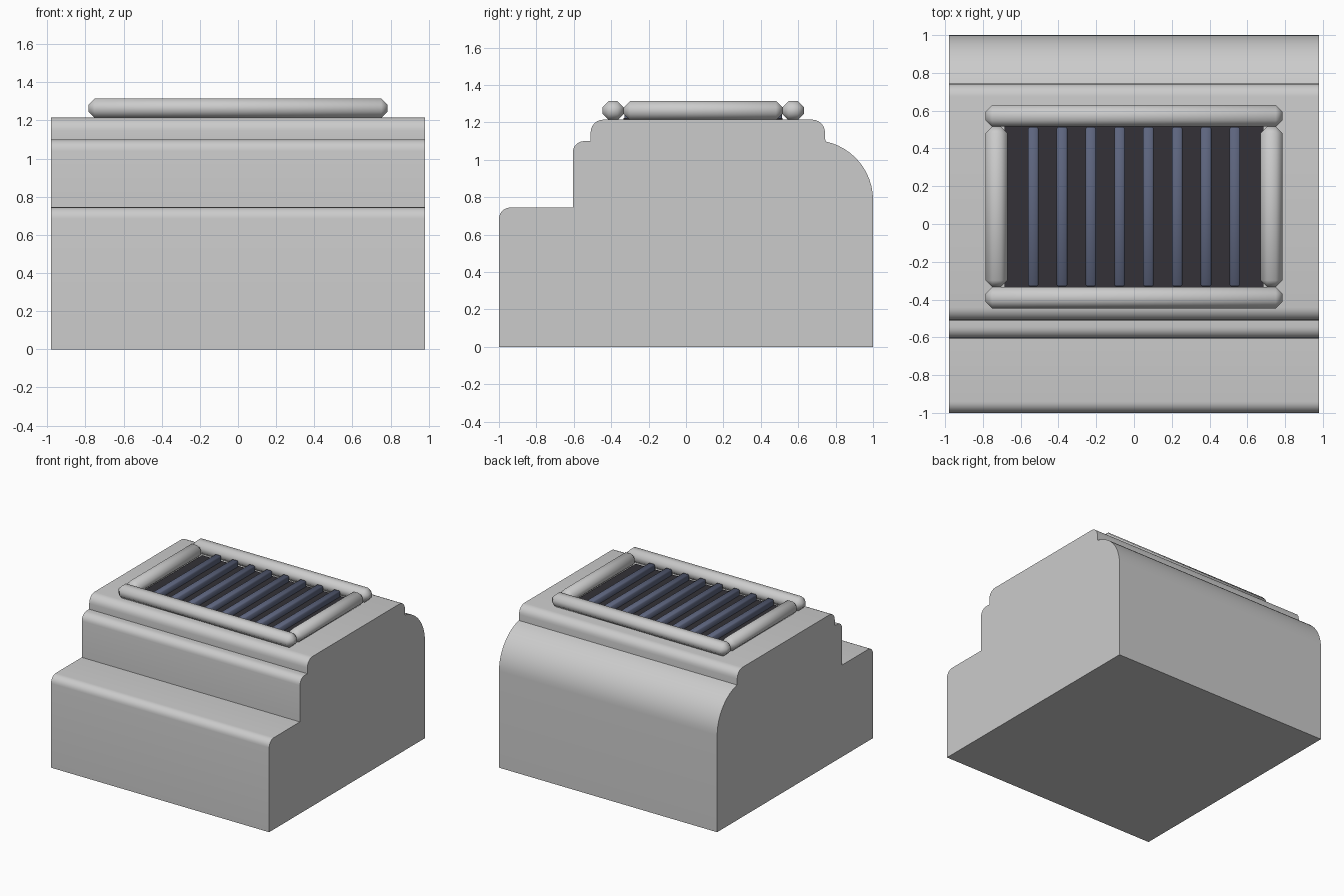
import bpy, bmesh, math

if "Cube" in bpy.data.objects:
    bpy.data.objects.remove(bpy.data.objects["Cube"])


def material(name, rgb):
    m = bpy.data.materials.new(name)
    m.diffuse_color = (*rgb, 1)
    m.use_nodes = True
    m.node_tree.nodes["Principled BSDF"].inputs["Base Color"].default_value = m.diffuse_color
    return m


def finish(name, bm, mat=None, angle=40):
    bmesh.ops.recalc_face_normals(bm, faces=bm.faces[:])
    me = bpy.data.meshes.new(name)
    bm.to_mesh(me)
    bm.free()
    ob = bpy.data.objects.new(name, me)
    bpy.context.collection.objects.link(ob)
    if mat:
        me.materials.append(mat)
    bpy.ops.object.select_all(action='DESELECT')
    ob.select_set(True)
    bpy.context.view_layer.objects.active = ob
    bpy.ops.object.shade_smooth_by_angle(angle=math.radians(angle))
    return ob


def box(name, x, y, z, bevel=0.0, mat=None):
    bm = bmesh.new()
    bmesh.ops.create_cube(bm, size=1)
    for v in bm.verts:
        for i, (lo, hi) in enumerate((x, y, z)):
            v.co[i] = hi if v.co[i] > 0 else lo
    if bevel:
        bmesh.ops.bevel(bm, geom=bm.edges[:], offset=bevel, segments=1,
                        profile=0.5, affect='EDGES')
    return finish(name, bm, mat, 50)


def arc(cy, cz, r, a0, a1, n=6):
    return [(cy + r * math.cos(math.radians(a0 + (a1 - a0) * i / n)),
             cz + r * math.sin(math.radians(a0 + (a1 - a0) * i / n)))
            for i in range(n + 1)]


# stepped body: side profile extruded across the width
profile = [(-1, 0), (1, 0)]
profile += arc(0.68, 0.785, 0.32, 0, 78.3, 12)
profile += arc(0.675, 1.147, 0.068, 0, 90)
profile += arc(-0.442, 1.147, 0.068, 90, 180)
profile += [(-0.51, 1.1)]
profile += arc(-0.545, 1.04, 0.06, 90, 180)
profile += [(-0.605, 0.745)]
profile += arc(-0.94, 0.685, 0.06, 90, 180)
bm = bmesh.new()
face = bm.faces.new([bm.verts.new((-0.98, y, z)) for y, z in profile])
ext = bmesh.ops.extrude_face_region(bm, geom=[face])
bmesh.ops.translate(bm, vec=(1.96, 0, 0),
                    verts=[g for g in ext['geom'] if isinstance(g, bmesh.types.BMVert)])
if face.is_valid and len(face.verts[0].link_faces) < 3:
    bm.faces.new(face.verts)
finish("stepped_body", bm)

# chamfered frame around the grille
fz = (1.212, 1.315)
box("frame_front", (-0.785, 0.785), (-0.447, -0.333), fz, 0.034)
box("frame_back", (-0.785, 0.785), (0.515, 0.63), fz, 0.034)
for name, s in (("left", -1), ("right", 1)):
    box("frame_" + name, tuple(sorted((s * 0.67, s * 0.785))), (-0.333, 0.515), fz, 0.034)

# dark panel and slats
dark = material("dark_panel", (0.033, 0.031, 0.038))
blue = material("slat_blue", (0.11, 0.13, 0.21))
box("grille_panel", (-0.685, 0.685), (-0.335, 0.517), (1.19, 1.225), 0, dark)
for i in range(8):
    cx = (i - 3.5) * 0.1525
    box(f"grille_slat_{i + 1}", (cx - 0.028, cx + 0.028), (-0.33, 0.513),
        (1.2, 1.272), 0.008, blue)
